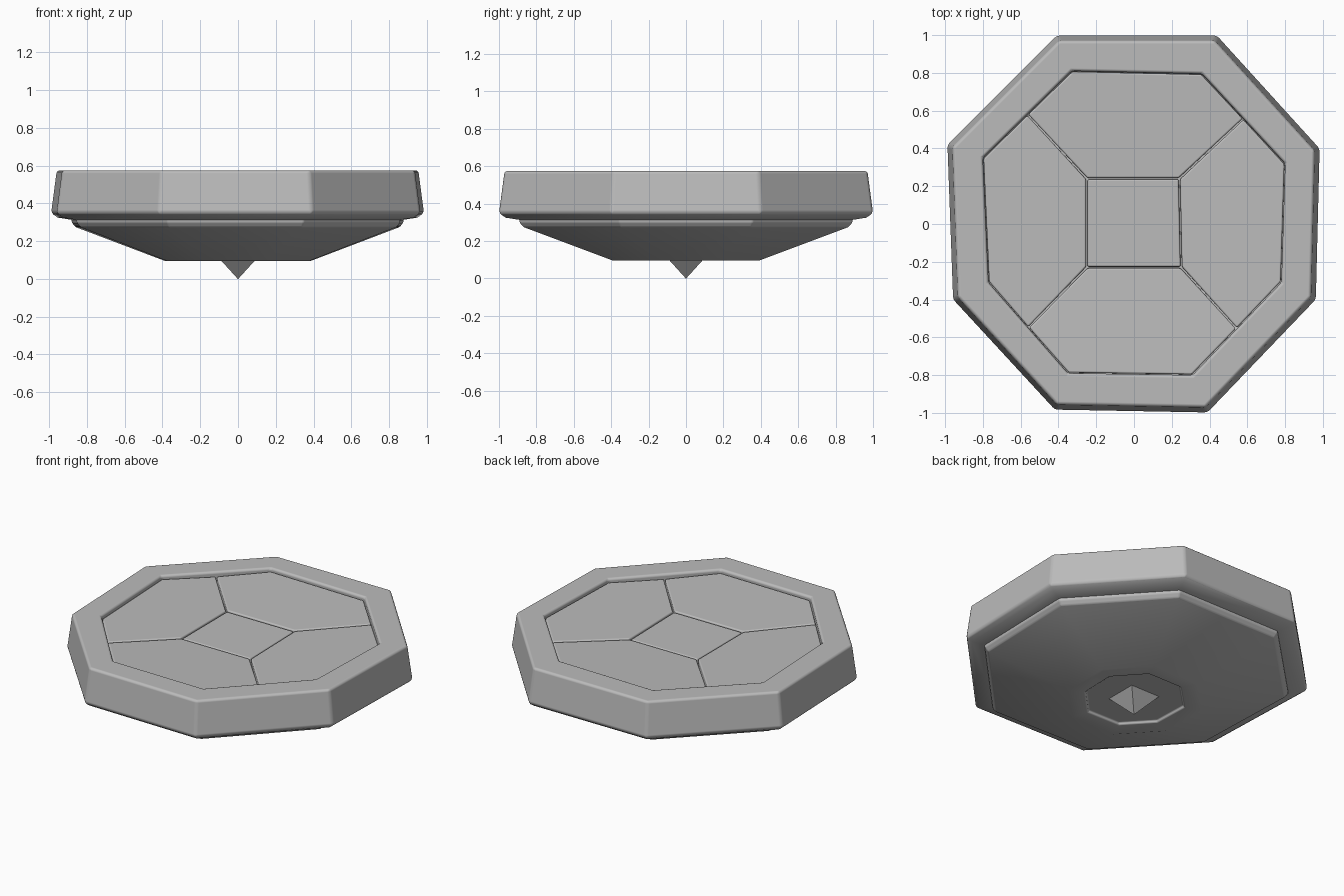
import bpy, bmesh, math

cube = bpy.data.objects.get("Cube")
if cube:
    bpy.data.objects.remove(cube, do_unlink=True)

stone = bpy.data.materials.new("grey_stone")
stone.use_nodes = True
GREY = (0.5, 0.5, 0.5, 1)
stone.diffuse_color = GREY
stone.node_tree.nodes["Principled BSDF"].inputs["Base Color"].default_value = GREY

# Slightly uneven octagons, clockwise from the back left corner
OUTER = [(-.41, 1), (.44, 1), (.985, .4), (.965, -.4), (.39, -1), (-.42, -.985), (-.96, -.4), (-.99, .42)]
INNER = [(-.33, .81), (.36, .795), (.8, .32), (.78, -.31), (.31, -.8), (-.35, -.79), (-.77, -.31), (-.8, .35)]
SQUARE = [(-.25, .24), (.24, .24), (.25, -.23), (-.25, -.23)]


def ring(points, scale, z):
    return [(x * scale, y * scale, z) for x, y in points]


def loft(name, rings, bevel=0.0):
    """Skin a stack of matching rings and cap both ends."""
    bm = bmesh.new()
    rows = [[bm.verts.new(p) for p in r] for r in rings]
    n = len(rows[0])
    for a, b in zip(rows, rows[1:]):
        for i in range(n):
            j = (i + 1) % n
            bm.faces.new((a[i], a[j], b[j], b[i]))
    bm.faces.new(rows[0])
    bm.faces.new(rows[-1])
    bmesh.ops.recalc_face_normals(bm, faces=bm.faces)
    mesh = bpy.data.meshes.new(name)
    bm.to_mesh(mesh)
    bm.free()
    mesh.materials.append(stone)
    ob = bpy.data.objects.new(name, mesh)
    bpy.context.collection.objects.link(ob)
    bpy.ops.object.select_all(action='DESELECT')
    ob.select_set(True)
    bpy.context.view_layer.objects.active = ob
    if bevel:
        mod = ob.modifiers.new("soft_edges", 'BEVEL')
        mod.width = bevel
        mod.segments = 3
        mod.limit_method = 'ANGLE'
        mod.angle_limit = math.radians(28)
        mod.harden_normals = True
        bpy.ops.object.shade_smooth_by_angle(angle=math.radians(40))
    return ob


# Rim with a shallow sunken floor
loft("rim", [ring(INNER, 1, .5), ring(INNER, 1, .575), ring(OUTER, .97, .575),
             ring(OUTER, 1, .35), ring(OUTER, .965, .325), ring(OUTER, .87, .31)], .016)

# Tapered underside with a recessed foot
loft("underside", [ring(OUTER, .89, .335), ring(OUTER, .89, .3), ring(OUTER, .87, .275),
                   ring(OUTER, .39, .095), ring(OUTER, .29, .1), ring(OUTER, .285, .115)], .008)

# Pointed spike below the foot
loft("spike", [[(x * .11, y * .11, .12) for x, y in ((-1, 1), (1, 1), (1, -1), (-1, -1))],
               [(x * .001, y * .001, 0) for x, y in ((-1, 1), (1, 1), (1, -1), (-1, -1))]])


# Top slabs: a square surrounded by four gently sloping panels
def slab(name, points, height):
    cx = sum(p[0] for p in points) / len(points)
    cy = sum(p[1] for p in points) / len(points)
    top = []
    for x, y in points:
        dx, dy = x - cx, y - cy
        k = 1 - .005 / math.hypot(dx, dy)
        top.append((cx + dx * k, cy + dy * k, height(x, y)))
    loft(name, [[(x, y, .49) for x, y, z in top], top], .01)


slab("centre_slab", SQUARE, lambda x, y: .532)


def middle(i):
    a, b = INNER[i % 8], INNER[(i + 1) % 8]
    return ((a[0] + b[0]) / 2, (a[1] + b[1]) / 2)


for i, side in enumerate(("back", "left", "front", "right")):
    points = [SQUARE[i], middle(2 * i - 1), INNER[2 * i], INNER[2 * i + 1],
              middle(2 * i + 1), SQUARE[(i + 1) % 4]]
    axis = (i + 1) % 2
    slab(side + "_panel", points, lambda x, y: .535 + .035 * (abs((x, y)[axis]) - .24))
